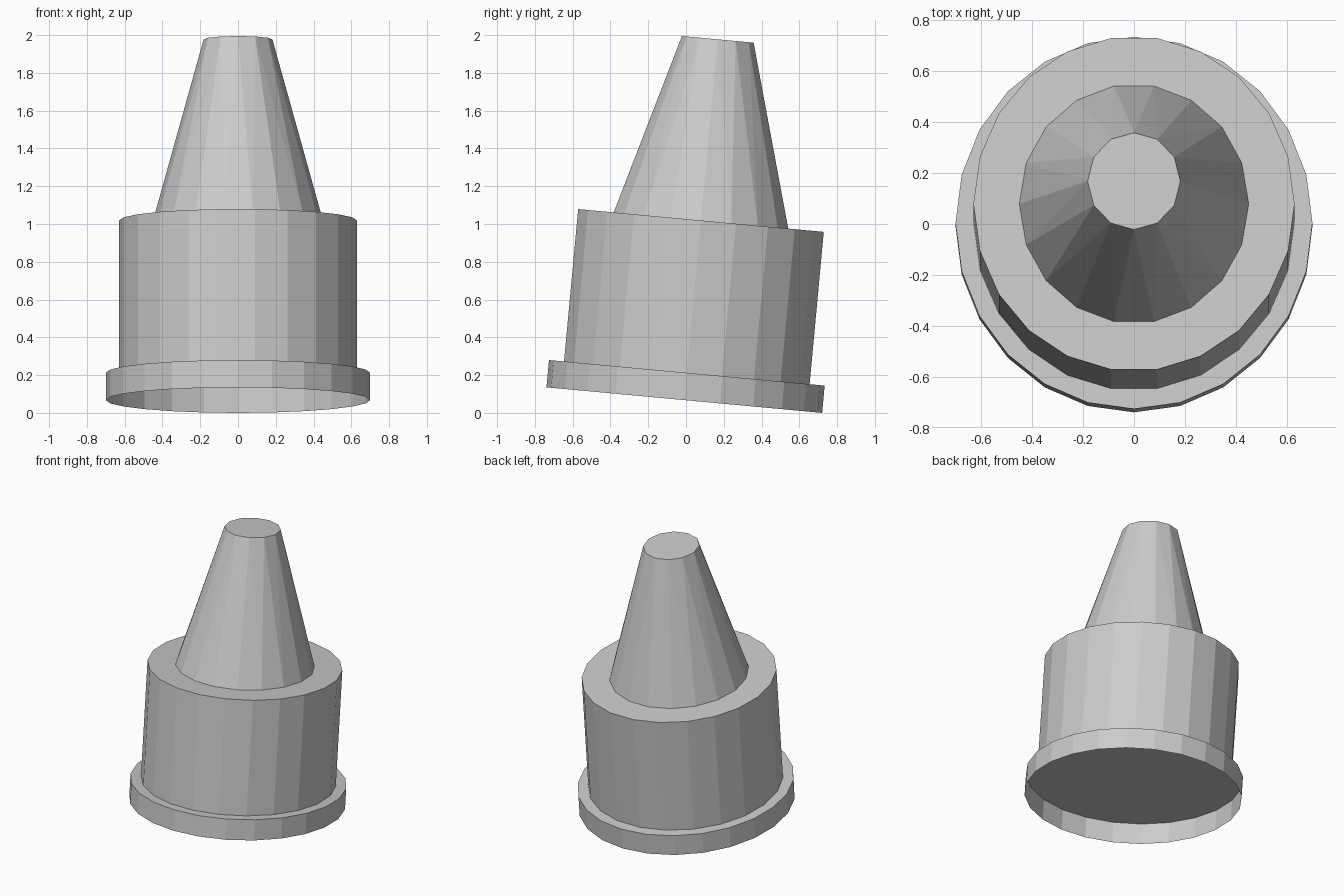
import bpy, bmesh
from math import sin, cos, pi, radians
from mathutils import Matrix

if "Cube" in bpy.data.objects:
    bpy.data.objects.remove(bpy.data.objects["Cube"])

# Profile along the tilted axis: (radius, height, sides)
PROFILE = [
    (0.70, 0.00, 24),   # open collar rim
    (0.70, 0.145, 24),  # collar top
    (0.63, 0.145, 22),  # ledge / body bottom
    (0.63, 0.955, 22),  # body top
    (0.45, 0.955, 18),  # cone base
    (0.182, 1.918, 12), # cone tip
]
Y_STRETCH = 1.047
TILT = radians(-5.3)


def ring(bm, radius, height, sides):
    verts = [bm.verts.new((radius * cos(2 * pi * i / sides),
                           radius * Y_STRETCH * sin(2 * pi * i / sides), height))
             for i in range(sides)]
    edges = [bm.edges.new((verts[i], verts[(i + 1) % sides])) for i in range(sides)]
    return verts, edges


bm = bmesh.new()

# Thin open-bottomed shell: collar, body, shoulder and cone
rings = [ring(bm, *p) for p in PROFILE]
for (_, lower), (_, upper) in zip(rings, rings[1:]):
    bmesh.ops.bridge_loops(bm, edges=lower + upper)

# Flat cap on the cone tip
bm.faces.new(rings[-1][0])
bmesh.ops.recalc_face_normals(bm, faces=bm.faces[:])

# Lean the whole piece toward the back and rest its rim on the ground
bm.transform(Matrix.Translation((0, -0.009, 0)) @ Matrix.Rotation(TILT, 4, 'X'))
low = min(v.co.z for v in bm.verts)
bmesh.ops.translate(bm, verts=bm.verts[:], vec=(0, 0, -low))

mesh = bpy.data.meshes.new("nozzle_shell")
bm.to_mesh(mesh)
bm.free()
bpy.context.collection.objects.link(bpy.data.objects.new("nozzle_shell", mesh))
